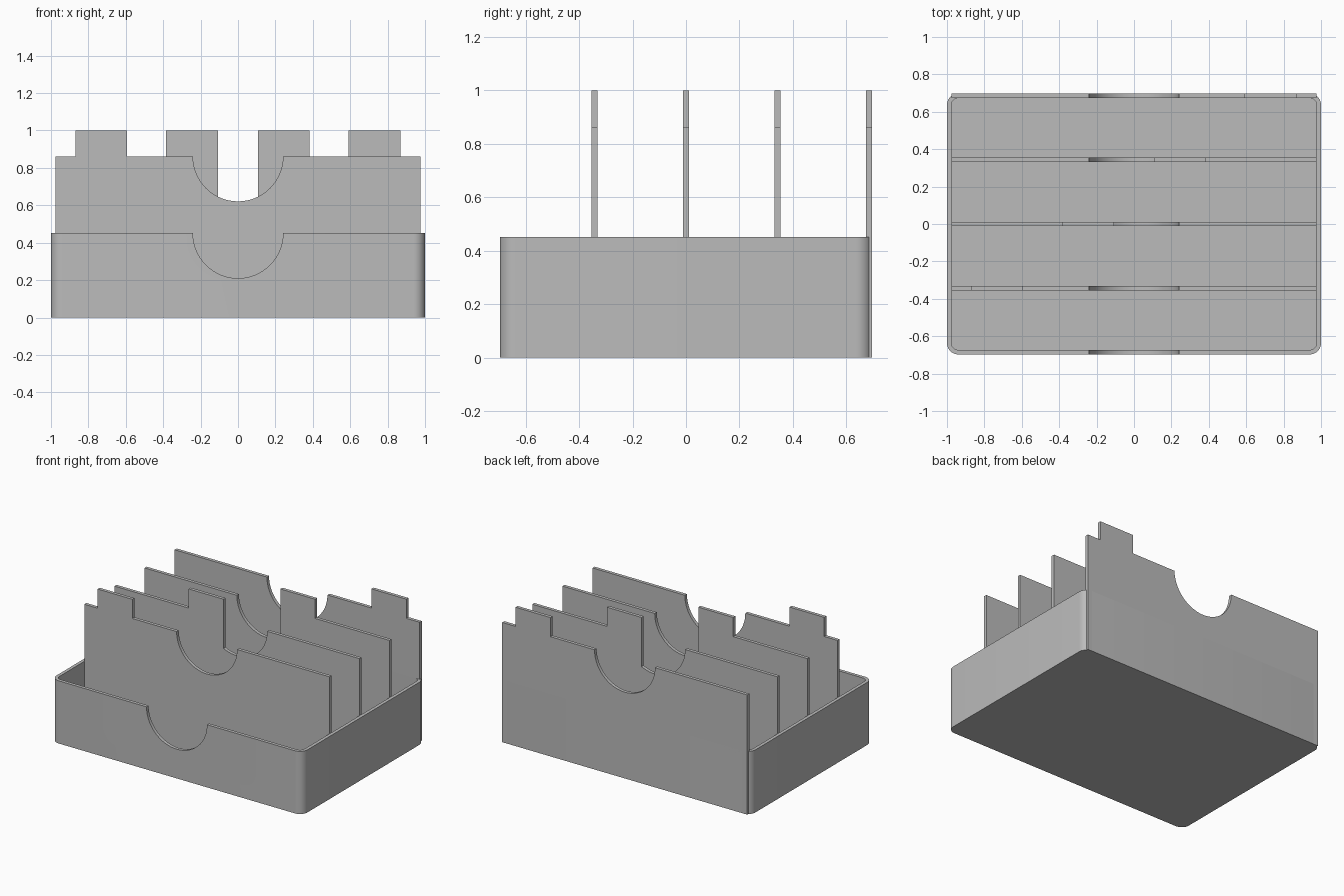
import bpy, bmesh, math
from mathutils import Matrix, Vector

if "Cube" in bpy.data.objects:
    bpy.data.objects.remove(bpy.data.objects["Cube"])

HALF_X, HALF_Y = 1.0, 0.697      # tray half sizes
WALL = 0.024                     # thickness of walls and dividers
TRAY_TOP = 0.451
PANEL_X, PANEL_TOP, TAB_TOP = 0.976, 0.862, 1.0
CORNER = 0.06
NOTCH = 0.241                    # finger notch radius

grey = bpy.data.materials.new("plain grey")
grey.use_nodes = True
grey.diffuse_color = (0.5, 0.5, 0.5, 1)
grey.node_tree.nodes["Principled BSDF"].inputs["Base Color"].default_value = (0.5, 0.5, 0.5, 1)


def prism(name, points, depth):
    """Solid made by extruding a closed outline of 3D points along depth."""
    bm = bmesh.new()
    face = bm.faces.new([bm.verts.new(p) for p in points])
    top = bmesh.ops.extrude_face_region(bm, geom=[face])["geom"]
    moved = [v for v in top if isinstance(v, bmesh.types.BMVert)]
    bmesh.ops.translate(bm, verts=moved, vec=Vector(depth))
    bmesh.ops.recalc_face_normals(bm, faces=bm.faces)
    mesh = bpy.data.meshes.new(name)
    bm.to_mesh(mesh)
    bm.free()
    mesh.materials.append(grey)
    obj = bpy.data.objects.new(name, mesh)
    bpy.context.collection.objects.link(obj)
    return obj


def rounded_rectangle(hx, hy, radius, z, steps=10):
    points = []
    for quarter, (sx, sy) in enumerate([(1, 1), (-1, 1), (-1, -1), (1, -1)]):
        for i in range(steps + 1):
            a = math.pi / 2 * (quarter + i / steps)
            points.append((sx * (hx - radius) + radius * math.cos(a),
                           sy * (hy - radius) + radius * math.sin(a), z))
    return points


def cut(obj, cutter):
    mod = obj.modifiers.new("cut", 'BOOLEAN')
    mod.operation, mod.solver, mod.object = 'DIFFERENCE', 'EXACT', cutter
    bpy.context.view_layer.update()
    graph = bpy.context.evaluated_depsgraph_get()
    mesh = bpy.data.meshes.new_from_object(obj.evaluated_get(graph))
    obj.modifiers.clear()
    obj.data = mesh
    bpy.data.objects.remove(cutter)


def smooth(obj):
    bpy.ops.object.select_all(action='DESELECT')
    obj.select_set(True)
    bpy.context.view_layer.objects.active = obj
    bpy.ops.object.shade_smooth_by_angle(angle=math.radians(30))


# Open tray with rounded corners and a notch in the front wall
tray = prism("tray", rounded_rectangle(HALF_X, HALF_Y, CORNER, 0), (0, 0, TRAY_TOP))
cut(tray, prism("cavity_cutter",
                rounded_rectangle(HALF_X - WALL, HALF_Y - WALL, CORNER - WALL, WALL), (0, 0, 1)))
circle = [(NOTCH * math.cos(math.tau * i / 64), -HALF_Y - 0.1,
           TRAY_TOP + NOTCH * math.sin(math.tau * i / 64)) for i in range(64)]
cut(tray, prism("notch_cutter", circle, (0, 0.2, 0)))
smooth(tray)


def base_height(x):
    """Top edge of a panel without its tab."""
    return PANEL_TOP - math.sqrt(max(NOTCH ** 2 - x ** 2, 0))


def panel(name, y, bottom, tab_left, tab_right):
    arc = [NOTCH * math.cos(math.pi * i / 32) for i in range(33)]
    edge = [(x, base_height(x)) for x in [PANEL_X] + arc + [-PANEL_X]]
    tab = [(tab_right, base_height(tab_right)), (tab_right, TAB_TOP),
           (tab_left, TAB_TOP), (tab_left, base_height(tab_left))]
    outline = ([(-PANEL_X, bottom), (PANEL_X, bottom)]
               + [p for p in edge if p[0] > tab_right] + tab
               + [p for p in edge if p[0] < tab_left])
    obj = prism(name, [(x, y - WALL / 2, z) for x, z in outline], (0, WALL, 0))
    smooth(obj)


# Dividers with staggered tabs; the last one is the tall back wall
names = ["front_divider", "middle_divider", "rear_divider", "back_panel"]
tabs = [(-0.87, -0.594), (-0.384, -0.106), (0.106, 0.382), (0.592, 0.87)]
spacing = (HALF_Y - WALL / 2) / 2
for i, (name, (left, right)) in enumerate(zip(names, tabs)):
    panel(name, (i - 1) * spacing, 0 if name == "back_panel" else WALL, left, right)
